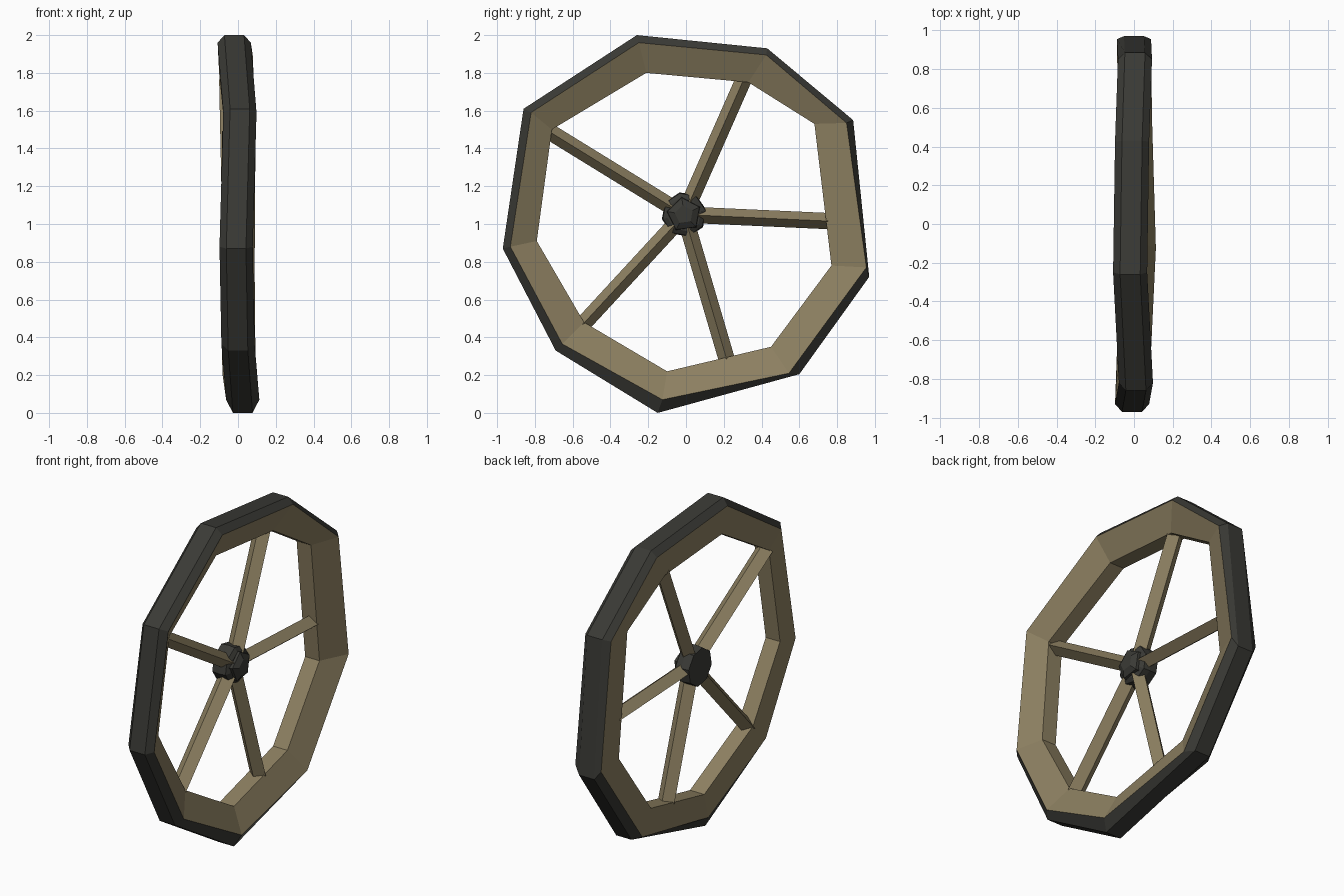
import bpy, bmesh, math
from mathutils import Vector

if "Cube" in bpy.data.objects:
    bpy.data.objects.remove(bpy.data.objects["Cube"])


def material(name, rgb):
    m = bpy.data.materials.new(name)
    m.diffuse_color = (*rgb, 1)
    m.use_nodes = True
    m.node_tree.nodes["Principled BSDF"].inputs["Base Color"].default_value = m.diffuse_color
    return m


WOOD = material("wood", (0.265, 0.215, 0.12))
IRON = material("dark_iron", (0.042, 0.042, 0.036))


def finish(bm, name, mats):
    bmesh.ops.recalc_face_normals(bm, faces=bm.faces)
    me = bpy.data.meshes.new(name)
    bm.to_mesh(me)
    bm.free()
    for m in mats:
        me.materials.append(m)
    ob = bpy.data.objects.new(name, me)
    bpy.context.collection.objects.link(ob)
    return ob


def bridge(bm, a, b):
    n = len(a)
    return [bm.faces.new((a[i], a[(i + 1) % n], b[(i + 1) % n], b[i])) for i in range(n)]


# Uneven nine-sided rim: x offset, tread (y, z), shoulder (y, z), inner edge (y, z)
RIM = [
    (-0.02, (-0.26, 2.00), (-0.25, 1.96), (-0.21, 1.80)),
    (-0.01, (0.43, 1.93), (0.425, 1.895), (0.33, 1.75)),
    (0.005, (0.885, 1.55), (0.85, 1.535), (0.68, 1.53)),
    (0.00, (0.97, 0.72), (0.955, 0.77), (0.77, 0.78)),
    (0.005, (0.60, 0.205), (0.545, 0.21), (0.45, 0.35)),
    (0.025, (-0.15, 0.00), (-0.125, 0.07), (-0.10, 0.22)),
    (0.00, (-0.69, 0.33), (-0.655, 0.365), (-0.54, 0.48)),
    (-0.01, (-0.97, 0.87), (-0.93, 0.88), (-0.79, 0.91)),
    (0.01, (-0.86, 1.61), (-0.82, 1.59), (-0.71, 1.50)),
]
bm = bmesh.new()
sections = []
for cx, tread, shoulder, inner in RIM:
    # the +x side is dished towards the inner edge
    pts = [(-0.08, inner), (0.018, inner), (0.088, shoulder),
           (0.052, tread), (-0.052, tread), (-0.088, shoulder)]
    sections.append([bm.verts.new((cx + dx, *p)) for dx, p in pts])
for i, s in enumerate(sections):
    for k, f in enumerate(bridge(bm, s, sections[(i + 1) % len(sections)])):
        f.material_index = 1 if k in (2, 3, 4) else 0   # outer band is the tyre
finish(bm, "rim_and_tyre", [WOOD, IRON])

# Five diamond-section spokes, each end set at its own depth in the rim
HUB = Vector((-0.03, -0.01, 1.05))
SPOKES = [(-0.045, 0.305, 1.765), (-0.03, 0.765, 1.015), (-0.015, 0.215, 0.285),
          (-0.03, -0.55, 0.465), (-0.03, -0.725, 1.49)]
for n, p in enumerate(SPOKES):
    end = Vector(p)
    axis = (end - HUB).normalized()
    start = HUB + axis * 0.06
    side = Vector((1, 0, 0)).cross(axis).normalized() * 0.043
    deep = Vector((0.055, 0, 0))
    bm = bmesh.new()
    a = [bm.verts.new(start + c) for c in (deep, side, -deep, -side)]
    b = [bm.verts.new(end + c) for c in (deep, side, -deep, -side)]
    bridge(bm, a, b)
    bm.faces.new(a)
    bm.faces.new(b)
    finish(bm, f"spoke_{n + 1}", [WOOD])


# Faceted hub with a five-sided cap
def turned(name, sides, profile, turn):
    bm = bmesh.new()
    rings = []
    for x, r in profile:
        rings.append([bm.verts.new((x, HUB.y + r * math.cos(t), HUB.z + r * math.sin(t)))
                      for t in (turn + math.tau * i / sides for i in range(sides))])
    for a, b in zip(rings, rings[1:]):
        bridge(bm, a, b)
    bm.faces.new(rings[0])
    bm.faces.new(rings[-1])
    finish(bm, name, [IRON])


turned("hub", 8, [(-0.09, 0.115), (-0.04, 0.12), (0.0, 0.115), (0.015, 0.09)], 0.2)
turned("hub_cap", 5, [(0.0, 0.095), (0.03, 0.09), (0.05, 0.05)], 0.45)
